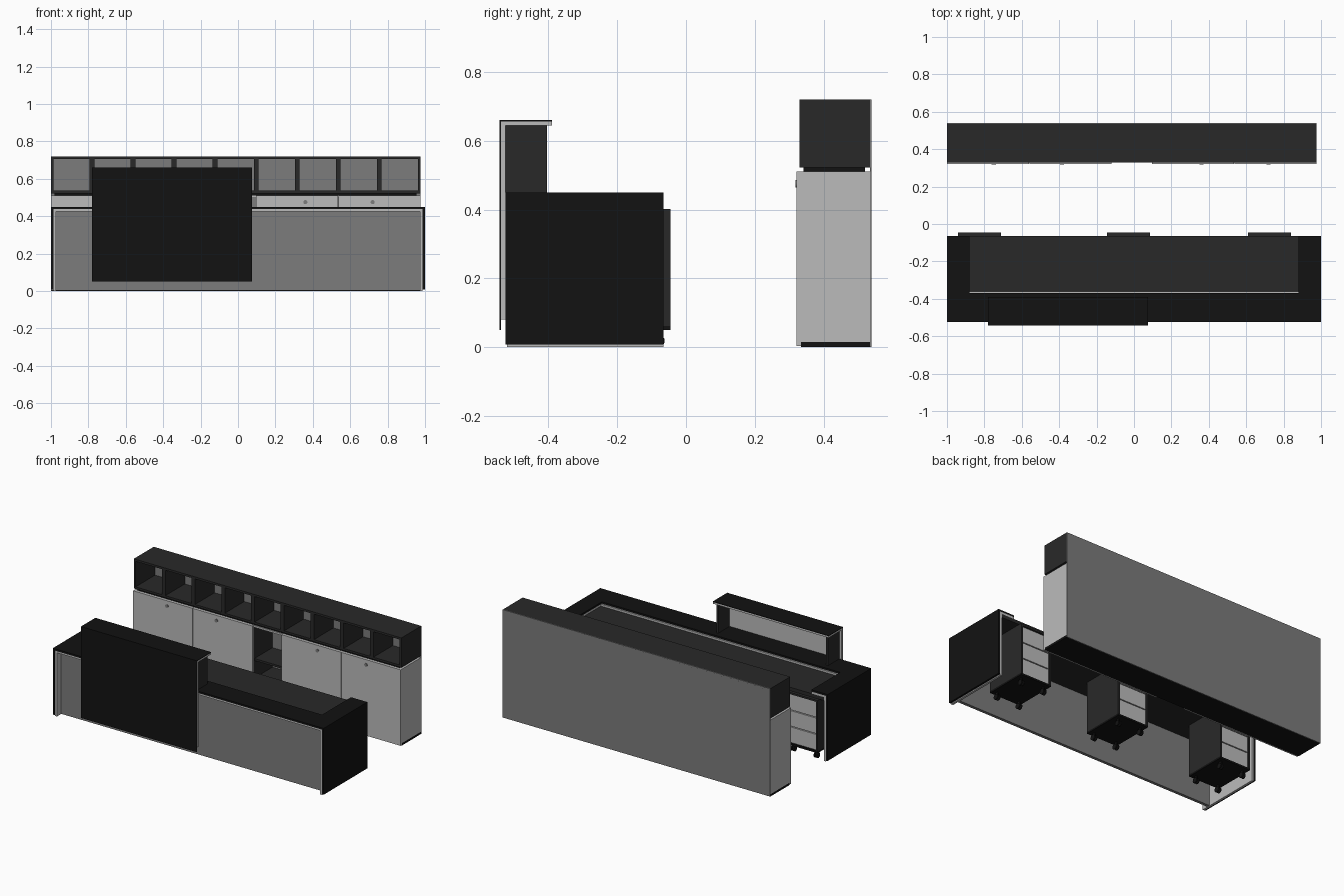
import bpy, math

if "Cube" in bpy.data.objects:
    bpy.data.objects.remove(bpy.data.objects["Cube"])


def material(name, v):
    m = bpy.data.materials.new(name)
    m.diffuse_color = (v, v, v, 1)
    m.use_nodes = True
    m.node_tree.nodes["Principled BSDF"].inputs["Base Color"].default_value = m.diffuse_color
    return m


BLACK = material("black_laminate", 0.006)
DARK = material("dark_board", 0.022)
MID = material("mid_grey_board", 0.2)
LIGHT = material("light_board", 0.5)


def box(name, x, y, z, mat):
    """Box from (min, max) ranges on each axis."""
    bpy.ops.mesh.primitive_cube_add(size=1, location=[sum(r) / 2 for r in (x, y, z)])
    o = bpy.context.object
    o.name = name
    o.scale = [r[1] - r[0] for r in (x, y, z)]
    bpy.ops.object.transform_apply(location=False, rotation=False, scale=True)
    o.data.materials.append(mat)
    return o


def cyl(name, loc, r, depth, axis, mat, sides=24):
    rot = (0, math.pi / 2, 0) if axis == "x" else (math.pi / 2, 0, 0)
    bpy.ops.mesh.primitive_cylinder_add(vertices=sides, radius=r, depth=depth, location=loc, rotation=rot)
    o = bpy.context.object
    o.name = name
    o.data.materials.append(mat)
    bpy.ops.object.shade_smooth_by_angle()
    return o


# ---- Desk: U-shaped top and end panels, black skin over a light core
F, B = -0.525, -0.065
box("desk_top_skin_front", (-1, 1), (F, -0.37), (0.438, 0.45), BLACK)
box("desk_top_core_front", (-0.987, 0.987), (F + 0.004, -0.36), (0.425, 0.438), LIGHT)
for s, side in ((-1, "left"), (1, "right")):
    def rng(a, b):
        return tuple(sorted((s * a, s * b)))
    box(f"desk_top_skin_{side}", rng(0.88, 1), (-0.37, B), (0.438, 0.45), BLACK)
    box(f"desk_top_core_{side}", rng(0.88, 0.987), (-0.36, B), (0.425, 0.438), LIGHT)
    box(f"desk_end_skin_{side}", rng(0.987, 1), (F, B), (0.007, 0.438), BLACK)
    box(f"desk_end_core_{side}", rng(0.972, 0.987), (F + 0.004, B), (0, 0.425), LIGHT)
box("desk_work_surface", (-0.972, 0.972), (-0.46, B), (0.402, 0.425), DARK)
box("desk_front_panel", (-0.972, 0.972), (-0.48, -0.46), (0.003, 0.425), MID)

# ---- Raised visitor counter
CX = (-0.78, 0.075)
box("counter_front_skin", CX, (-0.542, -0.538), (0.05, 0.66), BLACK)
box("counter_front_core", CX, (-0.538, -0.525), (0.08, 0.645), LIGHT)
box("counter_top_core", CX, (-0.538, -0.39), (0.645, 0.656), LIGHT)
box("counter_top_skin", CX, (-0.542, -0.39), (0.656, 0.66), BLACK)
for x in (-0.765, 0.045):
    box("counter_upright", (x, x + 0.015), (-0.525, -0.405), (0.45, 0.645), DARK)

# ---- Drawer pedestals on castors
for x0 in (-0.94, -0.145, 0.61):
    x1, y0, y1, t = x0 + 0.23, -0.335, -0.045, 0.012
    box("pedestal_side_left", (x0, x0 + t), (y0, y1), (0.062, 0.39), DARK)
    box("pedestal_side_right", (x1 - t, x1), (y0, y1), (0.062, 0.39), DARK)
    box("pedestal_top", (x0, x1), (y0, y1), (0.39, 0.402), DARK)
    box("pedestal_base", (x0, x1), (y0, y1), (0.05, 0.062), BLACK)
    box("pedestal_back", (x0 + t, x1 - t), (y0, y0 + t), (0.062, 0.39), DARK)
    for z0, z1 in ((0.065, 0.168), (0.174, 0.277), (0.283, 0.387)):
        box("pedestal_drawer", (x0 + t, x1 - t), (y0 + 0.03, y1 - 0.008), (z0, z1), LIGHT)
    for cx in (x0 + 0.03, x1 - 0.03):
        for cy in (y0 + 0.03, y1 - 0.035):
            box("castor_fork", (cx - 0.004, cx + 0.004), (cy - 0.008, cy + 0.008), (0.02, 0.05), BLACK)
            for dx in (-0.008, 0.008):
                cyl("castor_wheel", (cx + dx, cy, 0.018), 0.018, 0.008, "x", BLACK, 16)

# ---- Back cabinet: lower cupboards
X0, X1, YB = -1.0, 0.975, 0.54
LEFT, RIGHT = -0.12, 0.097
box("cupboard_base", (X0, X1), (0.335, 0.535), (0, 0.015), BLACK)
box("cupboard_top", (X0, X1), (0.335, 0.535), (0.497, 0.51), LIGHT)
for x0, x1, m in ((X0, X0 + 0.015, LIGHT), (X1 - 0.015, X1, LIGHT),
                  (LEFT - 0.015, LEFT, DARK), (RIGHT, RIGHT + 0.015, DARK)):
    box("cupboard_side", (x0, x1), (0.335, 0.535), (0.015, 0.497), m)
for z in (0.14, 0.27):
    box("open_shelf", (LEFT, RIGHT), (0.345, 0.535), (z, z + 0.014), DARK)
for x0, x1, knob in ((X0, -0.561, -0.75), (-0.559, LEFT, -0.385),
                     (RIGHT, 0.535, 0.36), (0.537, X1, 0.72)):
    box("cupboard_door", (x0, x1), (0.322, 0.335), (0.003, 0.51), LIGHT)
    cyl("door_lock", (knob, 0.321, 0.475), 0.011, 0.006, "y", MID)
box("cabinet_back_panel", (X0, X1), (0.535, YB), (0, 0.72), MID)
box("shadow_gap_plinth", (X0 + 0.02, X1 - 0.02), (0.342, 0.52), (0.51, 0.522), BLACK)

# ---- Back cabinet: row of nine open cubbies
box("cubby_bottom", (X0, X1), (0.33, 0.535), (0.522, 0.536), DARK)
box("cubby_top", (X0, X1), (0.33, YB), (0.706, 0.72), DARK)
pitch = (X1 - X0) / 9
for i in range(10):
    c = X0 + i * pitch
    a, b = max(c - 0.013, X0), min(c + 0.013, X1)
    box("cubby_divider", (a, b), (0.33, 0.535), (0.536, 0.706), DARK)
